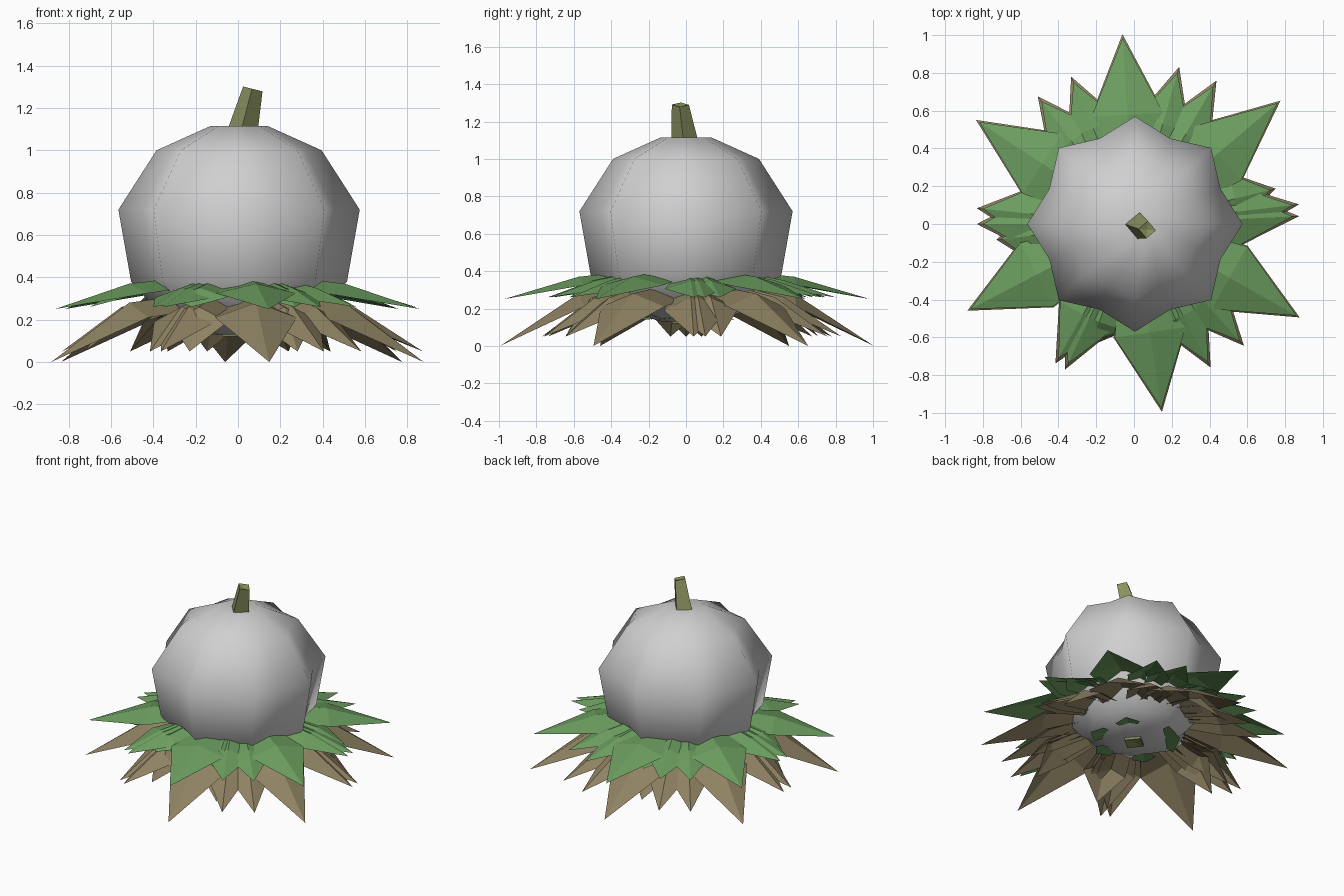
import bpy, bmesh, math
from mathutils import Vector

cube = bpy.data.objects.get("Cube")
if cube:
    bpy.data.objects.remove(cube, do_unlink=True)


def material(name, rgb):
    mat = bpy.data.materials.new(name)
    mat.use_nodes = True
    color = (*rgb, 1)
    mat.diffuse_color = color
    mat.node_tree.nodes["Principled BSDF"].inputs["Base Color"].default_value = color
    return mat


GREY = material("pale grey", (0.63, 0.63, 0.63))
GREEN = material("leaf green", (0.15, 0.34, 0.115))
BROWN = material("dry brown", (0.275, 0.225, 0.125))
OLIVE = material("stem olive", (0.25, 0.28, 0.11))


def make_object(name, bm, mat, smooth=False, closed=True):
    if closed:
        bmesh.ops.recalc_face_normals(bm, faces=bm.faces)
    mesh = bpy.data.meshes.new(name)
    bm.to_mesh(mesh)
    bm.free()
    mesh.materials.append(mat)
    for poly in mesh.polygons:
        poly.use_smooth = smooth
    obj = bpy.data.objects.new(name, mesh)
    bpy.context.collection.objects.link(obj)


def loft(bm, rings):
    """Skin a list of equal rings of points and cap both ends."""
    loops = [[bm.verts.new(p) for p in ring] for ring in rings]
    count = len(loops[0])
    for low, high in zip(loops, loops[1:]):
        for i in range(count):
            j = (i + 1) % count
            bm.faces.new((low[i], low[j], high[j], high[i]))
    for loop, flip in ((loops[0], -1), (loops[-1], 1)):
        center = sum((v.co for v in loop), Vector()) / count
        hub = bm.verts.new(center - Vector((0, 0, 0.01 * flip)))
        for i in range(count):
            bm.faces.new((loop[i], loop[(i + 1) % count], hub))


# Gourd body: eight lobes, each ring alternates ridge and valley radius
LOBES = 8
profile = [  # ridge radius, valley radius, height
    (0.13, 0.115, 0.13), (0.34, 0.28, 0.19), (0.51, 0.44, 0.38),
    (0.57, 0.49, 0.72), (0.39, 0.335, 1.0), (0.135, 0.12, 1.115),
]
bm = bmesh.new()
rings = []
for ridge, valley, z in profile:
    ring = []
    for i in range(2 * LOBES):
        a = math.pi * i / LOBES
        r = valley if i % 2 else ridge
        ring.append((r * math.cos(a) + 0.005, r * math.sin(a), z))
    rings.append(ring)
loft(bm, rings)
make_object("gourd_body", bm, GREY, smooth=True)


# Leaning four-sided stem and the small nub beneath the body
def diamond(cx, cy, z, r, tilt=0):
    points = []
    for i in range(4):
        a = math.radians(85 + 90 * i)
        x, y = r * math.cos(a), r * math.sin(a)
        points.append((cx + x, cy + y, z - tilt * x))
    return points


bm = bmesh.new()
loft(bm, [diamond(0.018, -0.005, 1.08, 0.074), diamond(0.07, -0.03, 1.29, 0.046, 0.25)])
make_object("stem", bm, OLIVE)
bm = bmesh.new()
loft(bm, [diamond(0, 0, 0.12, 0.075), diamond(0, 0, 0.2, 0.08)])
make_object("bottom_nub", bm, OLIVE)


def add_leaf(bm, tip, root_r, mid_r, half, heights, drop):
    """Folded pointed leaf with a raised midrib, from root to tip."""
    along = Vector((tip[0], tip[1], 0)).normalized()
    side = Vector((-along.y, along.x, 0))
    z_root, z_mid, z_tip = heights

    def row(r, z, w):
        return [bm.verts.new(along * r + side * w * s + Vector((0, 0, z - drop * abs(s))))
                for s in (1, 0, -1)]

    root = row(root_r, z_root, half * 0.75)
    mid = row(mid_r, z_mid, half)
    end = bm.verts.new((tip[0], tip[1], z_tip))
    for i in (0, 1):
        bm.faces.new((root[i + 1], root[i], mid[i], mid[i + 1]))
        bm.faces.new((mid[i + 1], mid[i], end))


# Leaf tips seen on plan, shared by the green and the dry layer
large_tips = [(-0.06, 0.985), (0.76, 0.64), (0.86, -0.485),
              (0.145, -0.975), (-0.865, -0.45), (-0.82, 0.54)]
small_tips = [
    (0.23, 0.80), (0.42, 0.73), (-0.32, 0.75), (-0.49, 0.65), (-0.14, 0.68),
    (0.84, 0.10), (0.84, 0.04), (0.72, 0.18), (-0.80, 0.08), (-0.80, 0.0),
    (-0.7, -0.08), (0.39, -0.73), (0.56, -0.62), (0.27, -0.62),
    (-0.40, -0.71), (-0.35, -0.74), (-0.22, -0.62),
]


def leaf_layer(name, mat, root_r, drop, groups):
    bm = bmesh.new()
    for tips, scale, half, mid_r, heights in groups:
        for x, y in tips:
            add_leaf(bm, (x * scale, y * scale), root_r, mid_r, half, heights, drop)
    make_object(name, bm, mat, closed=False)


leaf_layer("green_leaves", GREEN, 0.39, 0.045, (
    (large_tips, 1.0, 0.19, 0.58, (0.39, 0.37, 0.25)),
    (small_tips, 1.0, 0.14, 0.55, (0.38, 0.35, 0.26))))
leaf_layer("dry_leaves", BROWN, 0.34, 0.07, (
    (large_tips, 1.02, 0.195, 0.58, (0.31, 0.28, 0.0)),
    (small_tips, 1.04, 0.145, 0.55, (0.31, 0.26, 0.05))))

# Short, wide leaf scraps showing under the body
bm = bmesh.new()
for angle, half in ((135, 0.17), (40, 0.08), (-20, 0.09), (-75, 0.08), (215, 0.08)):
    a = math.radians(angle)
    add_leaf(bm, (0.3 * math.cos(a), 0.3 * math.sin(a)), 0.2, 0.24, half,
             (0.155, 0.15, 0.145), 0.01)
make_object("lower_leaf_scraps", bm, GREEN, closed=False)
